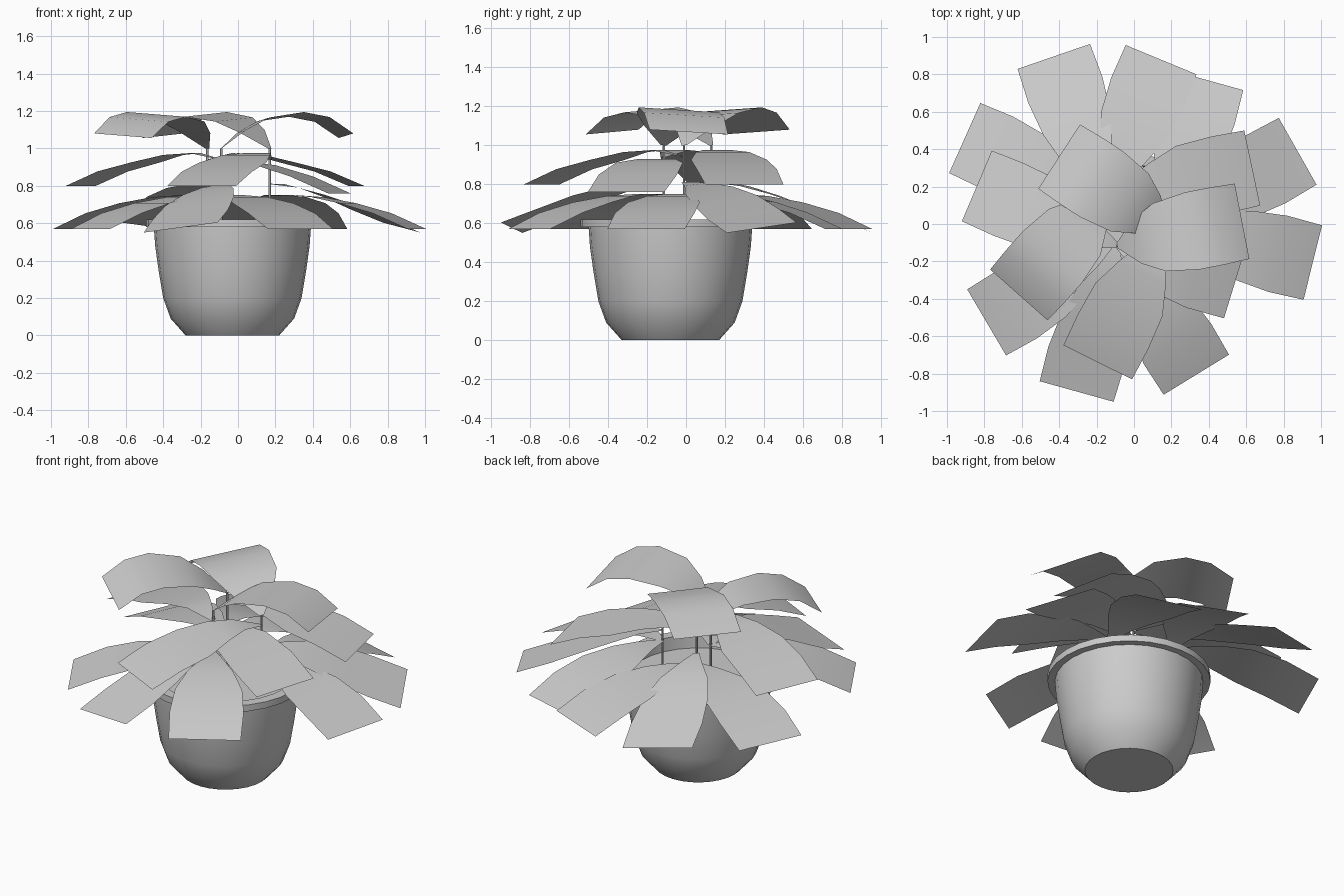
import bpy, bmesh
from math import cos, sin, pi, radians
from mathutils import Vector

if "Cube" in bpy.data.objects:
    bpy.data.objects.remove(bpy.data.objects["Cube"])

POT = (-0.03, -0.08)


def make_object(name, bm, smooth_angle=40):
    bmesh.ops.recalc_face_normals(bm, faces=bm.faces)
    me = bpy.data.meshes.new(name)
    bm.to_mesh(me)
    bm.free()
    ob = bpy.data.objects.new(name, me)
    bpy.context.collection.objects.link(ob)
    bpy.ops.object.select_all(action='DESELECT')
    ob.select_set(True)
    bpy.context.view_layer.objects.active = ob
    bpy.ops.object.shade_smooth_by_angle(angle=radians(smooth_angle))
    return ob


def lathe(name, profile, center, n=28):
    """Revolve (radius, z) points; the two ends are capped."""
    bm = bmesh.new()
    rings = [[bm.verts.new((center[0] + r * cos(2 * pi * k / n),
                            center[1] + r * sin(2 * pi * k / n), z))
              for k in range(n)] for r, z in profile]
    for a, b in zip(rings, rings[1:]):
        for k in range(n):
            j = (k + 1) % n
            bm.faces.new((a[k], a[j], b[j], b[k]))
    bm.faces.new(rings[0])
    bm.faces.new(rings[-1])
    return make_object(name, bm)


# Leaf profiles: (distance from stem, height, half width)
UPPER = [(0, 1.0, .015), (.11, 1.09, .12), (.23, 1.155, .185),
         (.41, 1.182, .21), (.55, 1.155, .21), (.68, 1.068, .205)]
MIDDLE = [(0, .94, .015), (.15, .975, .08), (.28, .965, .14),
          (.44, .925, .20), (.63, .877, .21), (.815, .80, .205)]
SHORT = [(0, .90, .015), (.12, .93, .10), (.25, .91, .18),
         (.45, .85, .21), (.66, .76, .205)]
LOWER = [(0, .745, .015), (.13, .75, .07), (.26, .74, .13),
         (.43, .707, .19), (.62, .653, .21), (.81, .57, .205)]
LOWER_CENTRE = [(0, .81, .015), (.13, .80, .07), (.26, .77, .14),
                (.43, .718, .19), (.62, .645, .21), (.81, .577, .205)]


def leaf(name, base, angle, profile, roll=0):
    """Bent flat strip that widens away from its stem and ends square."""
    a = radians(angle)
    d, w = Vector((cos(a), sin(a), 0)), Vector((-sin(a), cos(a), roll))
    bm = bmesh.new()
    rows = []
    for s, z, hw in profile:
        p = Vector((base[0], base[1], z)) + d * s
        rows.append((bm.verts.new(p - w * hw), bm.verts.new(p + w * hw)))
    for r0, r1 in zip(rows, rows[1:]):
        bm.faces.new((r0[0], r1[0], r1[1], r0[1]))
    ob = make_object(name, bm)
    # keep the upper side as the front face
    if sum(p.normal.z for p in ob.data.polygons) < 0:
        ob.data.flip_normals()
    return ob


# Pot with rounded body, overhanging rim and hollow top
lathe("pot", [(.25, 0), (.33, .09), (.37, .20), (.395, .35), (.413, .48),
              (.42, .58), (.462, .58), (.462, .62), (.40, .62), (.395, .54)], POT)

# Three plants: stem position, upper, middle and lower leaf directions
plants = [
    ((-.165, .13), 228.5, 12, (156, 109, 67.5)),
    ((.17, -.01), 147, 243.5, (-14, 29.5, 74.5)),
    ((-.09, -.115), 11, 157, (-58.5, 254.5, 210.5)),
]
for i, (pos, up, mid, lows) in enumerate(plants, 1):
    lathe(f"stem_{i}", [(.007, .53), (.007, 1.0)], pos, 6)
    leaf(f"upper_leaf_{i}", pos, up, UPPER, -.06)
    leaf(f"middle_leaf_{i}", pos, mid, MIDDLE)
    for j, ang in enumerate(lows, 1):
        if j == 2:
            leaf(f"lower_leaf_{i}_{j}", pos, ang, LOWER_CENTRE, .13)
        else:
            leaf(f"lower_leaf_{i}_{j}", pos, ang, LOWER)

# Extra short leaf on the front stem
leaf("short_leaf", plants[2][0], -17, SHORT)
